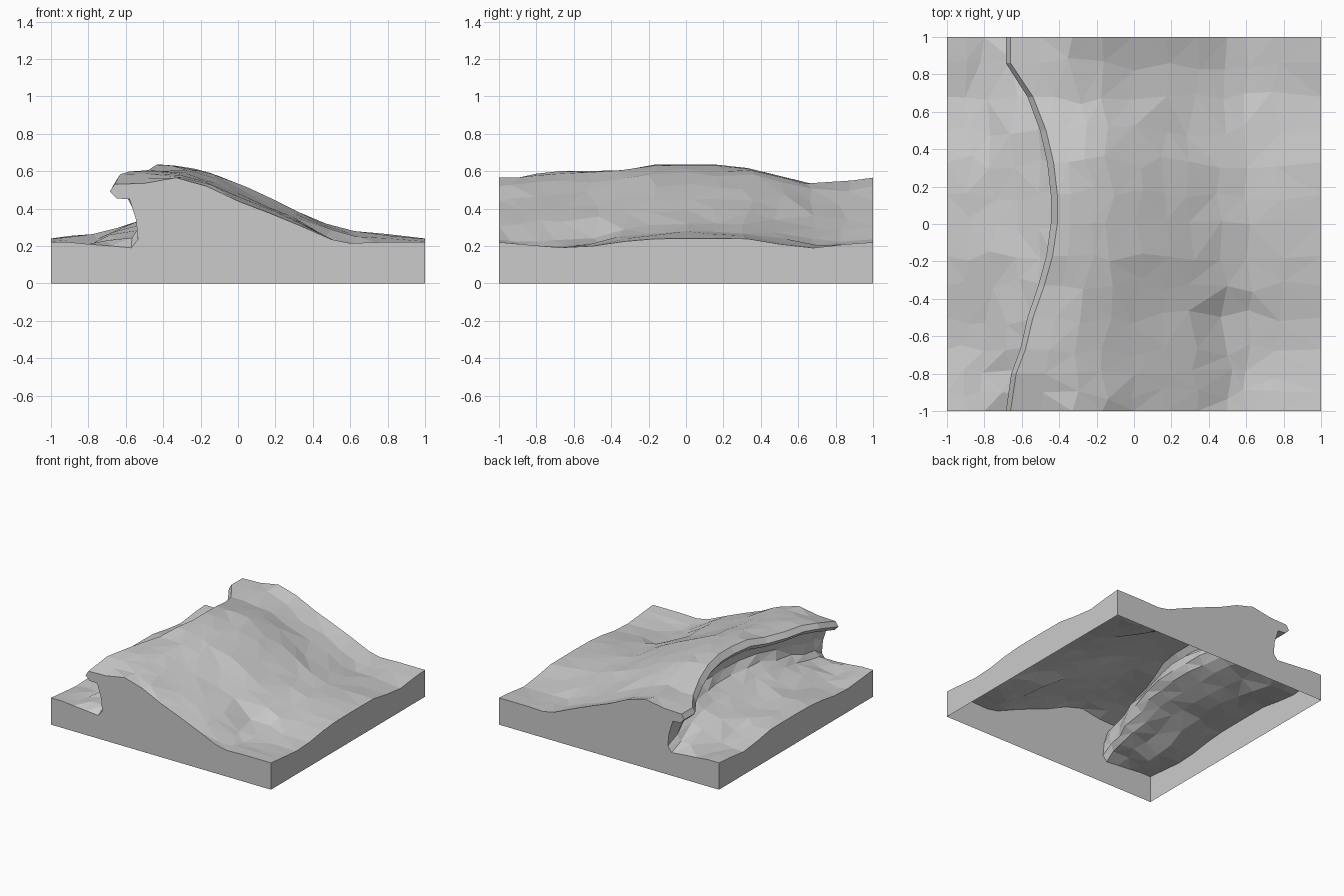
import bpy
import bmesh
import random
from mathutils import Vector

random.seed(7)

default_cube = bpy.data.objects.get("Cube")
if default_cube:
    bpy.data.objects.remove(default_cube, do_unlink=True)

# One plain grey for everything
GREY = (0.6, 0.6, 0.6, 1)
grey = bpy.data.materials.new("plain grey")
grey.use_nodes = True
grey.diffuse_color = GREY
grey.node_tree.nodes["Principled BSDF"].inputs["Base Color"].default_value = GREY

# Wave cross-sections in hundredths: at the ends, and at the middle of the wave.
# Order: trough, hollow, lip, then down the long back slope.
END_PROFILE = [
    (-100, 22), (-90, 22), (-80, 21), (-68, 20), (-57, 19), (-53.5, 23.5),
    (-54.5, 34), (-58, 45), (-65, 45.5), (-68.5, 49), (-66, 53), (-50, 53.5),
    (-33, 56.5), (-17, 52), (0, 44), (17, 37.5), (34, 30.5), (50, 23.5),
    (60, 21.5), (75, 22), (100, 22)]
MIDDLE_PROFILE = [
    (-100, 24), (-88, 25), (-76, 26.5), (-62, 29.5), (-50, 34), (-40, 39),
    (-36, 45), (-38, 53), (-42, 55.5), (-44.5, 59), (-41, 63.5), (-34, 63),
    (-23, 61), (-13, 58.5), (2, 52.5), (17, 45), (30, 39), (47, 32),
    (62, 27.5), (78, 26), (100, 24)]

# Stations: y, blend towards the middle profile, lift of lip, of back, of floor
STATIONS = [
    (-100, 0, 0, 0, 0), (-90, 6, 2, 1, -1), (-80, 12, 4, 1, -2),
    (-67, 32, 3.5, 0, -3.5), (-50, 48, 2, 0, -3), (-33, 72, 0, 0, -1),
    (-17, 90, 1, 1, 0), (0, 100, 0, 0, 0), (16, 100, 0, 0, 0),
    (33, 92, -1, -1, 0), (50, 76, -3.5, -3.5, -2.5), (68, 48, -5, -5, -4),
    (86, 0, 0, -2.5, -1), (100, 0, 0, 0, 0)]

LAST = len(END_PROFILE) - 1
HOLLOW = range(3, 7)
LIP = range(7, 12)
BACK = range(12, 17)


def section(station):
    """Points of one cross-section, with faceted irregularity inside the block."""
    y, blend, lip_lift, back_lift, floor_lift = (value / 100 for value in station)
    points = []
    for i, (end, middle) in enumerate(zip(END_PROFILE, MIDDLE_PROFILE)):
        inside = 0 < i < LAST and abs(y) < 1
        x, z = Vector(end).lerp(Vector(middle), blend) / 100
        point = Vector((x, y, z))
        if i in HOLLOW:
            # The hollow fills up quickly behind the two end walls
            if inside:
                fill = min(1, blend + 0.3)
                point.z = (end[1] + (middle[1] - end[1]) * fill) / 100
        elif i in LIP:
            point.z += lip_lift
        elif i in BACK:
            point.z += back_lift
        else:
            point.z += floor_lift
        if inside and (i < 4 or i > 11):
            slope = -0.4 if i in BACK else 0
            shift = random.uniform(-0.03, 0.03)
            point.x += shift
            point.y += random.uniform(-0.04, 0.04)
            point.z += slope * shift + random.uniform(-0.005, 0.005)
        elif inside and i < 8:
            point.x += random.uniform(-0.01, 0.01)
            point.y += random.uniform(-0.025, 0.025)
        points.append(point)
    return points


def make_object(name, bm):
    """Turn a bmesh into a flat-shaded grey object."""
    bm.normal_update()
    bmesh.ops.triangulate(bm, faces=bm.faces[:], quad_method='SHORT_EDGE',
                          ngon_method='EAR_CLIP')
    mesh = bpy.data.meshes.new(name)
    bm.to_mesh(mesh)
    bm.free()
    mesh.materials.append(grey)
    obj = bpy.data.objects.new(name, mesh)
    bpy.context.collection.objects.link(obj)


def make_wall(name, rim, flip):
    """Flat side wall dropping from a rim line to the ground."""
    corners = [Vector((p.x, p.y, 0)) for p in (rim[0], rim[-1])]
    loop = corners + rim[::-1]
    if flip:
        loop.reverse()
    bm = bmesh.new()
    bm.faces.new([bm.verts.new(p) for p in loop])
    make_object(name, bm)


# Water surface lofted through the cross-sections
sections = [section(station) for station in STATIONS]
surface = bmesh.new()
rows = [[surface.verts.new(p) for p in points] for points in sections]
for near, far in zip(rows, rows[1:]):
    for i in range(LAST):
        surface.faces.new((near[i], near[i + 1], far[i + 1], far[i]))
make_object("wave_surface", surface)

# Four walls of the block, open underneath
make_wall("front_wall", sections[0], False)
make_wall("back_wall", sections[-1], True)
make_wall("left_wall", [points[-1] for points in sections], False)
make_wall("right_wall", [points[0] for points in sections], True)
